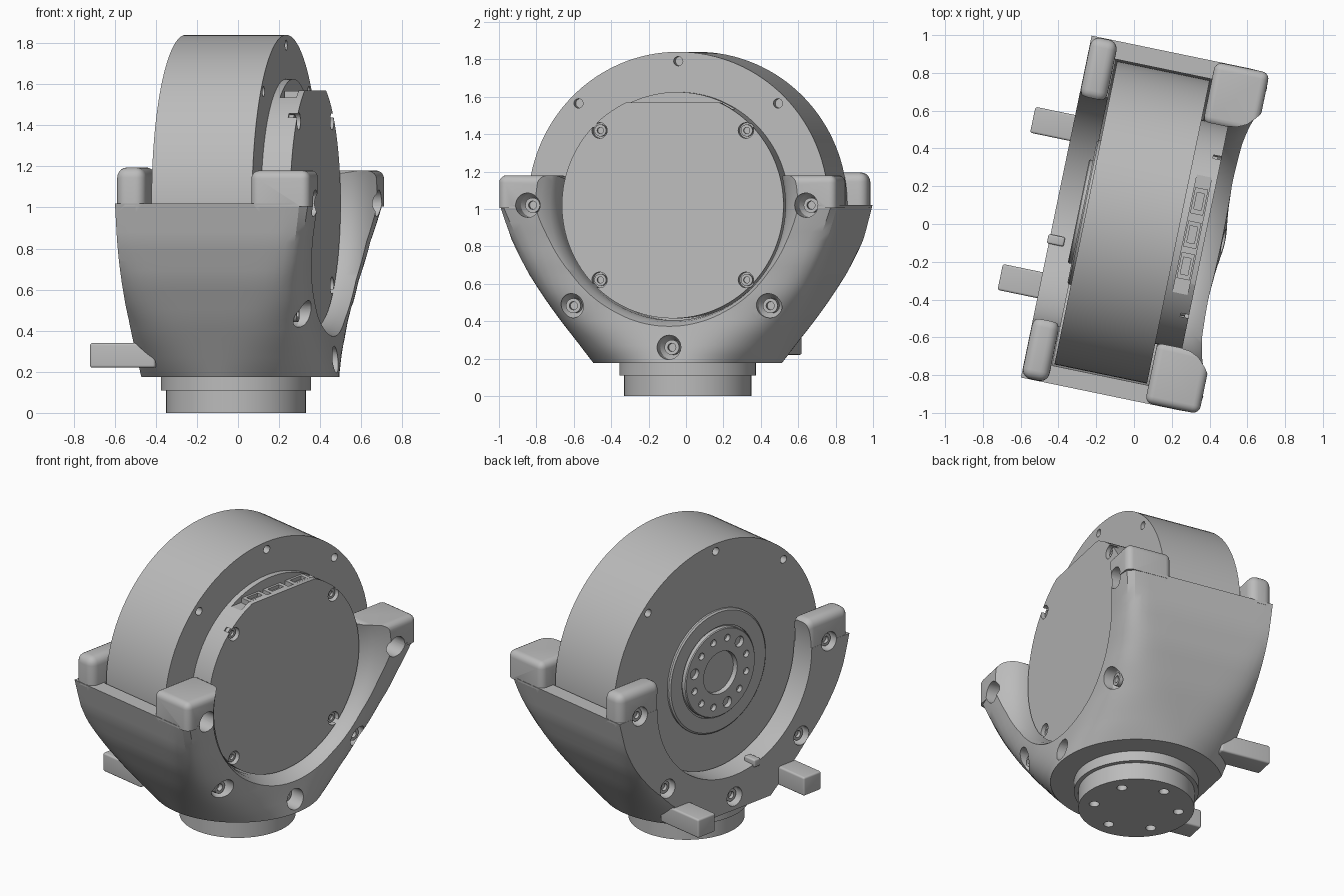
import bpy, bmesh, math
from mathutils import Matrix, Vector

if "Cube" in bpy.data.objects:
    bpy.data.objects.remove(bpy.data.objects["Cube"])

AXIS_Z = 1.02                 # height of the motor axis
FRAME = Matrix.Translation((-0.01, 0.009, 0)) @ Matrix.Rotation(math.radians(-11.7), 4, 'Z')

grey = bpy.data.materials.new("plain_grey")
grey.use_nodes = True
grey.diffuse_color = (0.5, 0.5, 0.5, 1)
grey.node_tree.nodes["Principled BSDF"].inputs["Base Color"].default_value = (0.5, 0.5, 0.5, 1)


def make(name, bm):
    bmesh.ops.recalc_face_normals(bm, faces=bm.faces)
    mesh = bpy.data.meshes.new(name)
    bm.to_mesh(mesh)
    bm.free()
    mesh.materials.append(grey)
    obj = bpy.data.objects.new(name, mesh)
    bpy.context.collection.objects.link(obj)
    obj.matrix_world = FRAME
    return obj


def skin(name, rings):
    """Closed solid through a list of point rings."""
    bm = bmesh.new()
    loops = [[bm.verts.new(p) for p in ring] for ring in rings]
    n = len(loops[0])
    for a, b in zip(loops, loops[1:]):
        for i in range(n):
            j = (i + 1) % n
            bm.faces.new((a[i], a[j], b[j], b[i]))
    bm.faces.new(loops[0])
    bm.faces.new(loops[-1])
    return make(name, bm)


def lathe(name, profile, v=0.0, z=AXIS_Z, sides=32, upright=False):
    """Turned part: profile of (along, radius), along local x or z."""
    rings = []
    for along, r in profile:
        ring = []
        for i in range(sides):
            t = math.tau * i / sides
            c, s = r * math.cos(t), r * math.sin(t)
            ring.append((v + c, z + s, along) if upright else (along, v + c, z + s))
        rings.append(ring)
    return skin(name, rings)


def box(name, low, high, bevel=0.0, open_foot=False):
    """Block with rounded edges; open_foot keeps its lower rim sharp."""
    bm = bmesh.new()
    bmesh.ops.create_cube(bm, size=1)
    low, high = Vector(low), Vector(high)
    for vert in bm.verts:
        vert.co = (low + high) / 2 + vert.co * (high - low)
    if bevel:
        middle = (low.z + high.z) / 2
        edges = [e for e in bm.edges
                 if not open_foot or max(v.co.z for v in e.verts) > middle]
        bmesh.ops.bevel(bm, geom=edges, offset=bevel, segments=5,
                        profile=0.5, affect='EDGES')
    return make(name, bm)


def combine(obj, tool, operation='DIFFERENCE'):
    mod = obj.modifiers.new("combine", 'BOOLEAN')
    mod.operation, mod.solver, mod.object = operation, 'EXACT', tool
    bpy.context.view_layer.objects.active = obj
    bpy.ops.object.modifier_apply(modifier=mod.name)
    bpy.data.objects.remove(tool)


def polar(r, degrees):
    t = math.radians(degrees)
    return r * math.cos(t), AXIS_Z + r * math.sin(t)


# Cradle: round at the foot, growing into a rectangle at the rim
# keys: height, half depth in x, half width in y, squareness
KEYS = [(0.175, 0.503, 0.503, 2), (0.30, 0.49, 0.585, 2.9), (0.45, 0.48, 0.685, 4.5),
        (0.65, 0.49, 0.80, 8), (0.83, 0.515, 0.875, 14), (1.02, 0.557, 0.924, 26)]


def section(z):
    for k0, k1 in zip(KEYS, KEYS[1:]):
        if z <= k1[0] + 1e-6:
            f = (z - k0[0]) / (k1[0] - k0[0])
            _, a, b, n = [p + (q - p) * f for p, q in zip(k0, k1)]
            break
    ring = []
    for i in range(144):
        t = math.tau * (i + 0.5) / 144
        c, s = math.cos(t), math.sin(t)
        r = (abs(c / a) ** n + abs(s / b) ** n) ** (-1 / n)
        ring.append((r * c, r * s, z))
    return ring


STEPS = 18
cradle = skin("cradle", [section(0.175 + 0.845 * i / STEPS) for i in range(STEPS + 1)])
combine(cradle, box("flat_side", (-1, -1.2, 0), (-0.41, 1.2, 1.3)))

# Raised ears on the four rim corners
for side in (-1, 1):
    lo, hi = sorted((side * 0.59, side * 0.922))
    combine(cradle, box("ear", (0.26, lo, 1.005), (0.553, hi, 1.18), 0.04, True), 'UNION')
    combine(cradle, box("ear", (-0.409, lo, 1.005), (-0.265, hi, 1.195), 0.05, True), 'UNION')

# Drum cavity and the flared side openings
combine(cradle, lathe("cavity", [(-0.26, 0.828), (0.26, 0.828)], sides=128))
combine(cradle, lathe("opening", [(-0.7, 0.64), (-0.39, 0.62), (0.38, 0.615), (0.44, 0.625),
                                  (0.49, 0.65), (0.53, 0.69), (0.7, 0.88)], sides=128))

# Counterbored bolt holes with socket screws, on both flanges
for i, angle in enumerate(range(180, 361, 45)):
    v, z = polar(0.76, angle)
    combine(cradle, lathe("bore", [(0.37, 0.04), (0.41, 0.065), (0.8, 0.065)], v, z))
    combine(cradle, lathe("bore", [(-0.8, 0.06), (-0.37, 0.06), (-0.34, 0.04)], v, z))
    lathe(f"right_screw_{i}", [(0.36, 0.04), (0.42, 0.04), (0.42, 0.022), (0.39, 0.022)], v, z, 20)
    lathe(f"left_screw_{i}", [(-0.33, 0.04), (-0.38, 0.04), (-0.38, 0.022), (-0.36, 0.022)], v, z, 20)

# Tabs and small peg on the flat flange
for name, v in (("back_tab", 0.425), ("front_tab", -0.425)):
    box(name, (-0.625, v - 0.07, 0.22), (-0.3, v + 0.07, 0.34), 0.012)
box("locating_peg", (-0.42, -0.20, 0.40), (-0.33, -0.15, 0.45), 0.01)

# Motor drum with rim screw holes
drum = lathe("motor_drum", [(-0.25, 0.82), (0.25, 0.82)], sides=128)
for angle in (0, 45, 90, 135, 180):
    v, z = polar(0.77, angle)
    combine(drum, lathe("pit", [(0.20, 0.025), (0.4, 0.025)], v, z, 20))
    combine(drum, lathe("pit", [(-0.4, 0.025), (-0.20, 0.025)], v, z, 20))

# Electronics housing and its cut-off cover
housing = lathe("housing", [(0.24, 0.605), (0.37, 0.605)], sides=128)
combine(housing, box("recess", (0.285, -0.40, 1.535), (0.5, 0.40, 1.8)))
cover = lathe("cover", [(0.365, 0.605), (0.395, 0.605)], sides=128)
combine(cover, box("trim", (0.3, -0.7, 1.57), (0.5, 0.7, 1.8)))
for i, angle in enumerate((45, 135, 225, 315)):
    v, z = polar(0.565, angle)
    for part in (housing, cover):
        combine(part, lathe("notch", [(0.35, 0.042), (0.5, 0.042)], v, z, 24))
    lathe(f"cover_screw_{i}", [(0.33, 0.032), (0.375, 0.032), (0.375, 0.017), (0.36, 0.017)], v, z, 20)

# Connector blocks behind the cover
for i, v in enumerate((-0.17, 0.0, 0.18)):
    block = box(f"connector_{i}", (0.29, v - 0.07, 1.52), (0.36, v + 0.07, 1.567))
    combine(block, box("socket", (0.305, v - 0.045, 1.545), (0.345, v + 0.045, 1.7)))

# Output hub on the other face
lathe("hub_flange", [(-0.24, 0.39), (-0.262, 0.39), (-0.27, 0.38), (-0.27, 0.29), (-0.26, 0.29)], sides=96)
hub = lathe("output_hub", [(-0.24, 0.28), (-0.285, 0.28), (-0.29, 0.275), (-0.29, 0.135),
                           (-0.25, 0.13)], sides=96)
for k in range(12):
    v, z = polar(0.215, k * 30 + 15)
    r = 0.034 if k % 4 == 0 else 0.022
    combine(hub, lathe("hub_hole", [(-0.4, r), (-0.262, r)], v, z, 20))

# Round pedestal with six holes underneath
pedestal = lathe("pedestal", [(0, 0.34), (0.11, 0.34), (0.11, 0.365), (0.18, 0.365)],
                 0, 0, 96, upright=True)
for k in range(6):
    t = math.radians(60 * k + 42)
    combine(pedestal, lathe("foot_hole", [(-0.1, 0.03), (0.05, 0.03)],
                            0.25 * math.cos(t), 0.25 * math.sin(t), 20, upright=True))

# Smooth shading with crisp edges
bpy.ops.object.select_all(action='DESELECT')
for obj in bpy.context.scene.objects:
    if obj.type == 'MESH':
        obj.select_set(True)
        bpy.context.view_layer.objects.active = obj
bpy.ops.object.shade_smooth_by_angle(angle=math.radians(30))
